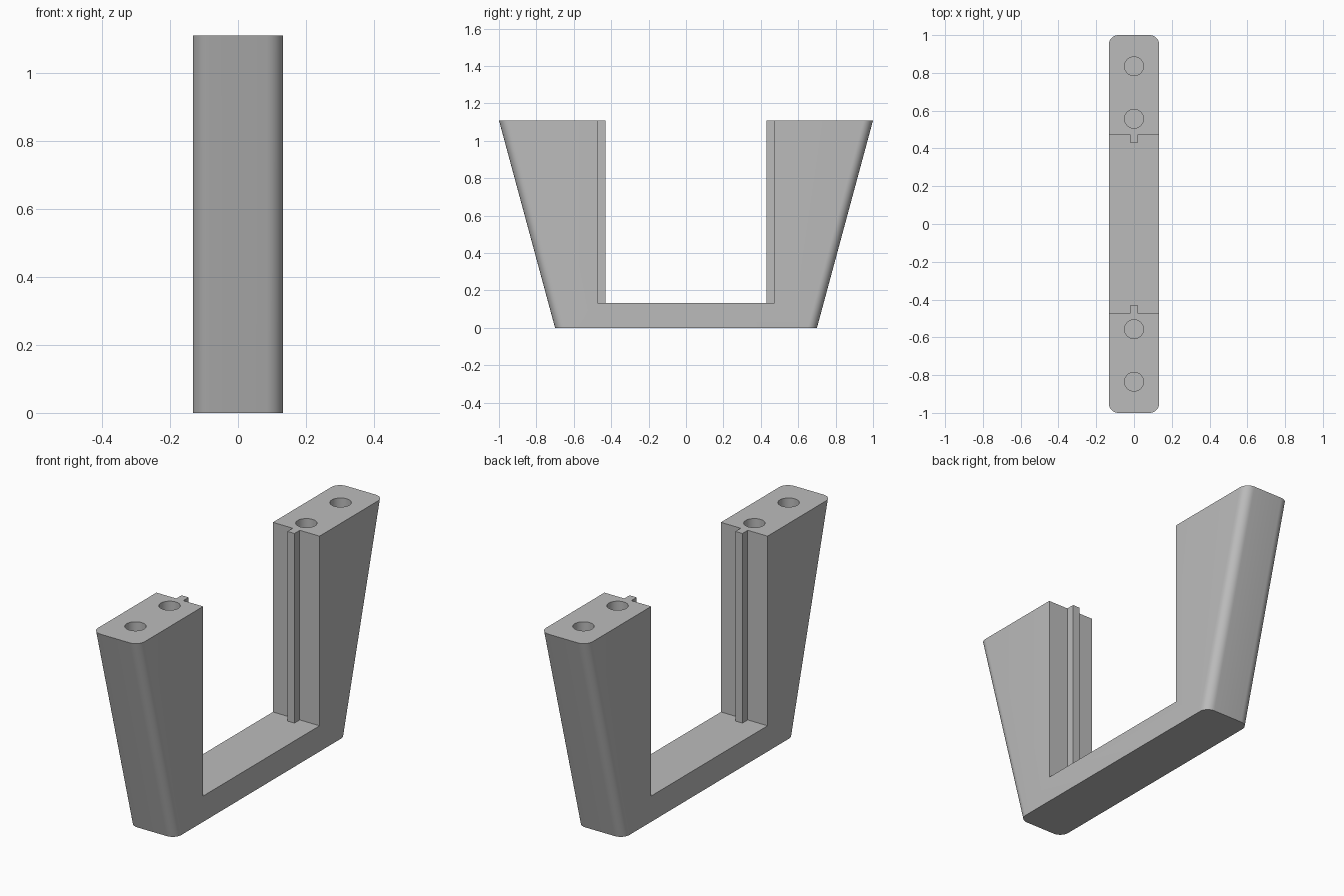
import bpy, bmesh, math

if "Cube" in bpy.data.objects:
    bpy.data.objects.remove(bpy.data.objects["Cube"])

HALF_W, HEIGHT = 0.133, 1.11        # half width and total height
BOTTOM_Y, TOP_Y = 0.70, 1.0         # half lengths at the base and the top
RADIUS = 0.05                       # rounded vertical corners
INNER_Y, FLOOR = 0.474, 0.133       # inside walls and floor of the opening
RAIL_Y, RAIL_W = 0.431, 0.02        # rail face and rail half width
HOLE_R, HOLE_DEPTH = 0.05, 0.15


def loft(name, lower, upper, z0, z1):
    """Solid between two matching outlines."""
    bm = bmesh.new()
    a = [bm.verts.new((x, y, z0)) for x, y in lower]
    b = [bm.verts.new((x, y, z1)) for x, y in upper]
    n = len(a)
    bm.faces.new(a[::-1])
    bm.faces.new(b)
    for i in range(n):
        j = (i + 1) % n
        bm.faces.new((a[i], a[j], b[j], b[i]))
    bmesh.ops.recalc_face_normals(bm, faces=bm.faces)
    mesh = bpy.data.meshes.new(name)
    bm.to_mesh(mesh)
    bm.free()
    obj = bpy.data.objects.new(name, mesh)
    bpy.context.collection.objects.link(obj)
    return obj


def rounded_rect(hx, hy, r, steps=10):
    pts = []
    for k, (sx, sy) in enumerate(((1, 1), (-1, 1), (-1, -1), (1, -1))):
        for i in range(steps + 1):
            t = math.pi / 2 * (k + i / steps)
            pts.append((sx * (hx - r) + r * math.cos(t),
                        sy * (hy - r) + r * math.sin(t)))
    return pts


def cut(target, cutter):
    cutter.hide_render = True
    mod = target.modifiers.new("cut", 'BOOLEAN')
    mod.operation, mod.solver, mod.object = 'DIFFERENCE', 'EXACT', cutter
    bpy.context.view_layer.objects.active = target
    bpy.ops.object.modifier_apply(modifier=mod.name)
    bpy.data.objects.remove(cutter)


grey = bpy.data.materials.new("grey")
grey.diffuse_color = (0.5, 0.5, 0.5, 1)
grey.use_nodes = True
grey.node_tree.nodes["Principled BSDF"].inputs["Base Color"].default_value = grey.diffuse_color

# U-shaped bracket with flared ends
bracket = loft("bracket", rounded_rect(HALF_W, BOTTOM_Y, RADIUS),
               rounded_rect(HALF_W, TOP_Y, RADIUS), 0, HEIGHT)
bracket.data.materials.append(grey)

# Opening, with a slot left at each end so a guide rail stands on each wall
half = [(0.3, INNER_Y), (RAIL_W, INNER_Y), (RAIL_W, RAIL_Y),
        (-RAIL_W, RAIL_Y), (-RAIL_W, INNER_Y), (-0.3, INNER_Y)]
outline = half + [(-x, -y) for x, y in half]
cut(bracket, loft("opening_cutter", outline, outline, FLOOR, HEIGHT + 0.2))

# Two round sockets in the top of each arm
for y in (-0.835, -0.557, 0.557, 0.835):
    ring = [(HOLE_R * math.cos(i * math.tau / 48),
             y + HOLE_R * math.sin(i * math.tau / 48)) for i in range(48)]
    cut(bracket, loft("socket_cutter", ring, ring, HEIGHT - HOLE_DEPTH, HEIGHT + 0.1))

# Smooth rounded corners and sockets, crisp edges elsewhere
bpy.ops.object.select_all(action='DESELECT')
bracket.select_set(True)
bpy.context.view_layer.objects.active = bracket
bpy.ops.object.shade_smooth_by_angle(angle=math.radians(30))
